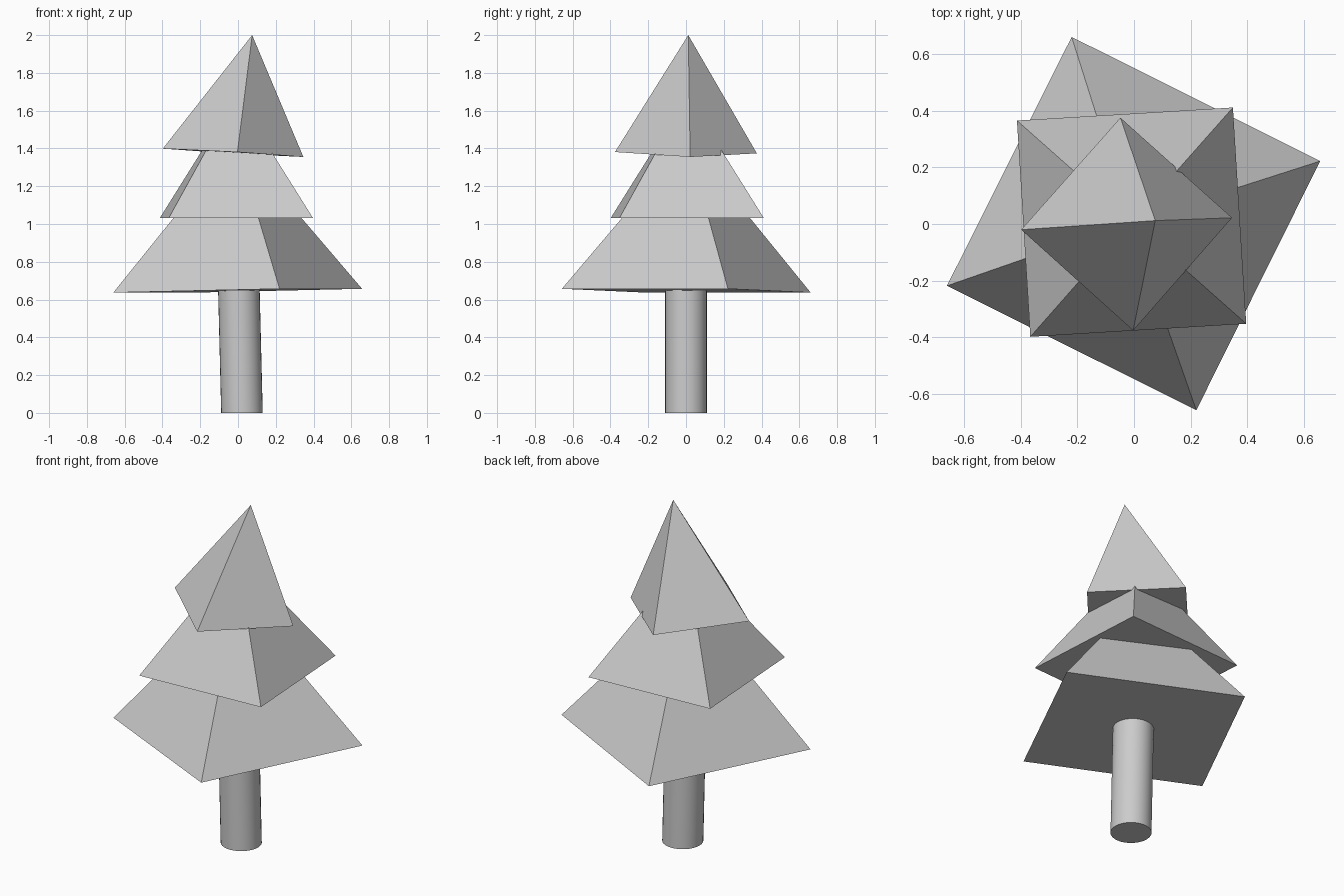
import bpy, bmesh
from mathutils import Matrix

if "Cube" in bpy.data.objects:
    bpy.data.objects.remove(bpy.data.objects["Cube"])


def finish(name, bm):
    bmesh.ops.recalc_face_normals(bm, faces=bm.faces)
    mesh = bpy.data.meshes.new(name)
    bm.to_mesh(mesh)
    bm.free()
    obj = bpy.data.objects.new(name, mesh)
    bpy.context.collection.objects.link(obj)
    return obj


def foliage(name, corners, apex):
    """Closed four-sided pyramid, slightly tilted and twisted."""
    bm = bmesh.new()
    base = [bm.verts.new(c) for c in corners]
    tip = bm.verts.new(apex)
    bm.faces.new(base)
    for i in range(4):
        bm.faces.new((base[i], base[(i + 1) % 4], tip))
    return finish(name, bm)


# Trunk: slim cylinder leaning a little to the left
bm = bmesh.new()
height = 0.72
bmesh.ops.create_cone(bm, cap_ends=True, segments=32, radius1=0.11, radius2=0.11,
                      depth=height, matrix=Matrix.Translation((0.021, 0, height / 2)))
for v in bm.verts:
    v.co.x -= 0.025 * v.co.z
trunk = finish("trunk", bm)
bpy.context.view_layer.objects.active = trunk
trunk.select_set(True)
bpy.ops.object.shade_smooth_by_angle()

# Three stacked foliage tiers
foliage("lower_foliage",
        [(-0.22, 0.66, 0.637), (0.657, 0.222, 0.657),
         (0.22, -0.657, 0.657), (-0.66, -0.218, 0.637)],
        (-0.013, 0.007, 1.44))
foliage("middle_foliage",
        [(-0.413, 0.365, 1.033), (0.349, 0.411, 1.033),
         (0.396, -0.352, 1.033), (-0.366, -0.398, 1.033)],
        (-0.009, 0.007, 1.68))
foliage("top_foliage",
        [(-0.048, 0.375, 1.374), (0.346, 0.022, 1.355),
         (-0.003, -0.376, 1.381), (-0.398, -0.02, 1.399)],
        (0.075, 0.012, 2.0))
